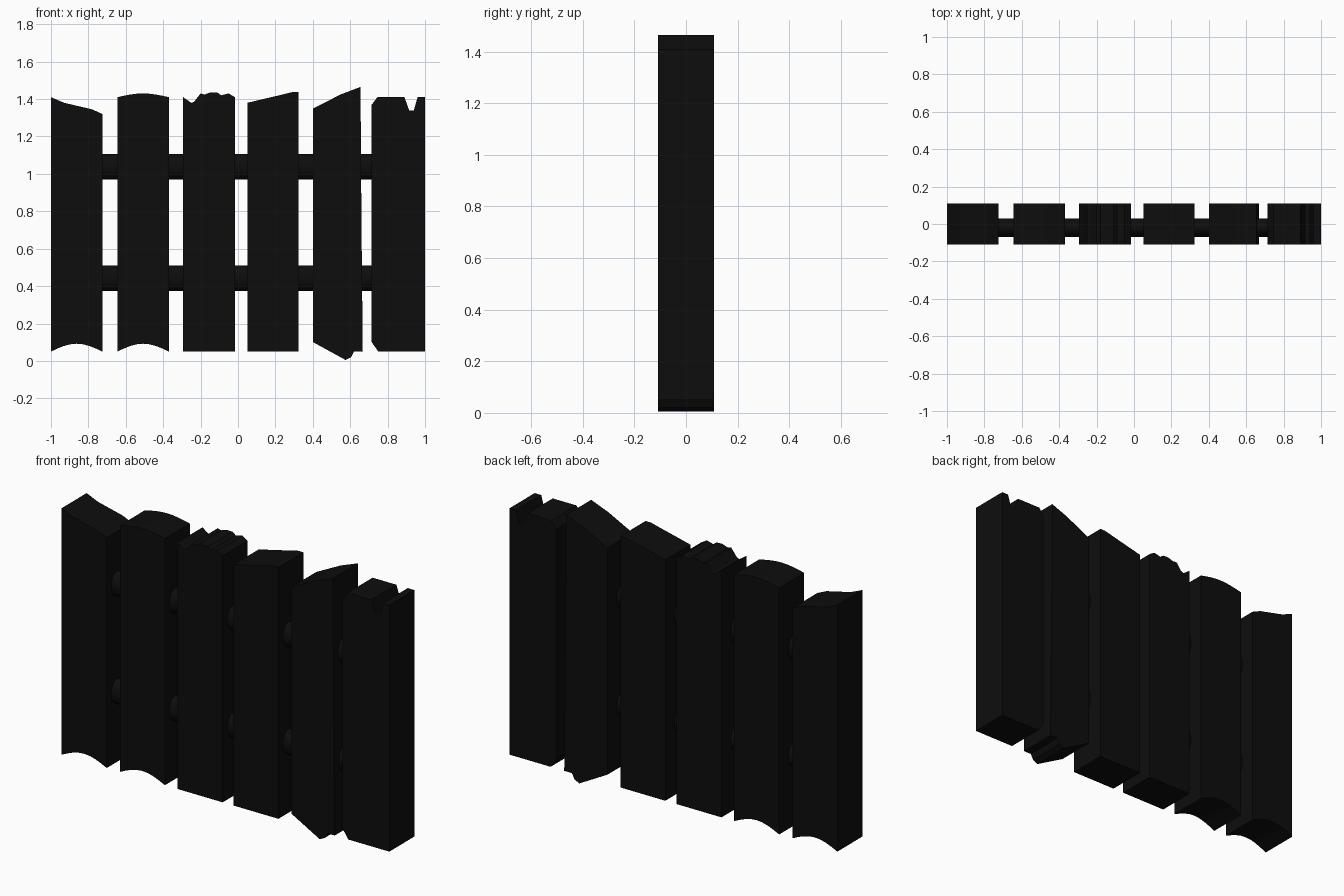
import bpy, bmesh, math

if "Cube" in bpy.data.objects:
    bpy.data.objects.remove(bpy.data.objects["Cube"])

dark = bpy.data.materials.new("dark_wood")
dark.diffuse_color = (0.004, 0.004, 0.004, 1)
dark.use_nodes = True
dark.node_tree.nodes["Principled BSDF"].inputs["Base Color"].default_value = dark.diffuse_color


def finish(name, bm):
    bmesh.ops.recalc_face_normals(bm, faces=bm.faces)
    me = bpy.data.meshes.new(name)
    bm.to_mesh(me)
    bm.free()
    ob = bpy.data.objects.new(name, me)
    bpy.context.collection.objects.link(ob)
    me.materials.append(dark)
    return ob


def plank(name, outline, depth=0.218):
    """Extrude an x-z outline through the fence thickness."""
    bm = bmesh.new()
    face = bm.faces.new([bm.verts.new((x, -depth / 2, z)) for x, z in outline])
    res = bmesh.ops.extrude_face_region(bm, geom=[face])
    for v in res["geom"]:
        if isinstance(v, bmesh.types.BMVert):
            v.co.y += depth
    bmesh.ops.triangulate(bm, faces=[f for f in bm.faces if len(f.verts) > 4])
    return finish(name, bm)


def arch(x0, x1, z, rise, n=8):
    """Shallow curved end running from x0 to x1."""
    return [(x0 + (x1 - x0) * i / n, z + rise * math.sin(math.pi * i / n))
            for i in range(n + 1)]


# Planks: worn top edge left to right, then bottom edge right to left
plank("plank_1", [(-1, 1.41), (-.93, 1.38), (-.78, 1.345), (-.725, 1.32)]
      + arch(-.725, -1, .05, .042))
plank("plank_2", arch(-.645, -.37, 1.41, .02) + arch(-.37, -.645, .05, .042))
plank("plank_3", [(-.293, 1.41), (-.25, 1.38), (-.235, 1.385), (-.2, 1.43),
                  (-.18, 1.424), (-.145, 1.436), (-.11, 1.435), (-.09, 1.42),
                  (-.05, 1.43), (-.017, 1.41), (-.017, .05), (-.293, .05)])
plank("plank_4", [(.05, 1.38), (.22, 1.42), (.29, 1.437), (.323, 1.437),
                  (.323, .05), (.05, .05)])
plank("plank_5", [(.402, 1.35), (.55, 1.425), (.655, 1.465), (.66, .75),
                  (.667, .05), (.62, .05), (.605, .02), (.575, .005), (.402, .1)])
plank("plank_6", [(.715, 1.37), (.745, 1.41), (.89, 1.41), (.915, 1.34),
                  (.94, 1.34), (.96, 1.41), (1, 1.41), (1, .05), (.75, .05),
                  (.715, .1)])

# Oval cross rails through the planks
for name, z in (("lower_rail", .443), ("upper_rail", 1.037)):
    bm = bmesh.new()
    bmesh.ops.create_cone(bm, cap_ends=True, segments=20, radius1=1, radius2=1, depth=1)
    for v in bm.verts:
        x, y, t = v.co
        v.co = (t * 1.72, -.02 + y * .05, z + x * .068)
    rail = finish(name, bm)
    for p in rail.data.polygons:
        p.use_smooth = len(p.vertices) == 4
